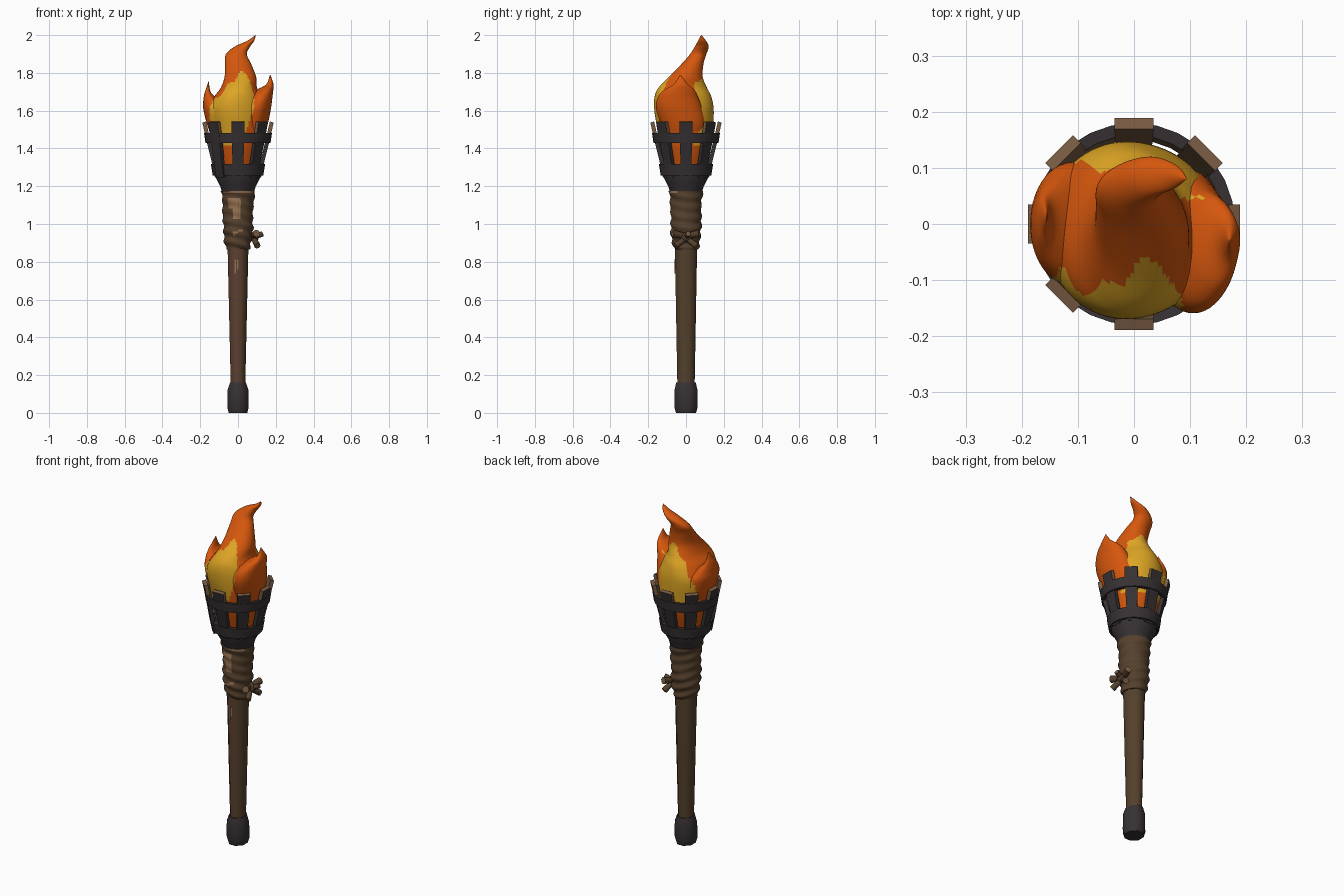
import bpy, bmesh, math
from mathutils import Vector, Matrix

if "Cube" in bpy.data.objects:
    bpy.data.objects.remove(bpy.data.objects["Cube"])


def mat(name, r, g, b):
    m = bpy.data.materials.new(name)
    m.diffuse_color = (r, g, b, 1)
    m.use_nodes = True
    m.node_tree.nodes["Principled BSDF"].inputs["Base Color"].default_value = m.diffuse_color
    return m


IRON = mat("dark iron", 0.038, 0.031, 0.033)
WOOD = mat("wood red brown", 0.110, 0.052, 0.031)
OLIVE = mat("wood olive brown", 0.088, 0.052, 0.024)
CLOTH = mat("wrap brown", 0.092, 0.052, 0.026)
TAN = mat("worn tan", 0.30, 0.165, 0.080)
GLOW = mat("warm brown", 0.19, 0.105, 0.056)
ORANGE = mat("flame orange", 0.67, 0.095, 0.004)
YELLOW = mat("flame yellow", 0.73, 0.38, 0.018)


def finish(bm, name, mats, rule=None, smooth=None):
    bmesh.ops.recalc_face_normals(bm, faces=bm.faces)
    if rule:
        for f in bm.faces:
            f.material_index = rule(f.calc_center_median(), f.normal)
    me = bpy.data.meshes.new(name)
    bm.to_mesh(me)
    bm.free()
    for m in mats:
        me.materials.append(m)
    ob = bpy.data.objects.new(name, me)
    bpy.context.collection.objects.link(ob)
    if smooth:
        bpy.ops.object.select_all(action='DESELECT')
        ob.select_set(True)
        bpy.context.view_layer.objects.active = ob
        bpy.ops.object.shade_smooth_by_angle(angle=math.radians(smooth))
    return ob


def refine(rows, k):
    """Catmull-Rom subdivision of profile rows."""
    out = []
    for i in range(len(rows) - 1):
        p = [rows[max(0, min(len(rows) - 1, i + d))] for d in (-1, 0, 1, 2)]
        for j in range(k):
            t = j / k
            out.append([0.5 * (2*b + (c-a)*t + (2*a-5*b+4*c-d)*t*t + (3*b-a-3*c+d)*t**3)
                        for a, b, c, d in zip(*p)])
    return out + [list(rows[-1])]


def loft(rows, n, wave=None, turn=0):
    """Stack of ellipses: rows are (z, cx, cy, rx, ry)."""
    bm = bmesh.new()
    rings = []
    for z, cx, cy, rx, ry in rows:
        ring = []
        for i in range(n):
            a = math.tau * (i + turn) / n
            s = 1 + (wave(a, z) if wave else 0)
            ring.append(bm.verts.new((cx + rx*s*math.cos(a), cy + ry*s*math.sin(a), z)))
        rings.append(ring)
    for lo, hi in zip(rings, rings[1:]):
        for i in range(n):
            bm.faces.new((lo[i], lo[(i+1) % n], hi[(i+1) % n], hi[i]))
    bm.faces.new(rings[0][::-1])
    bm.faces.new(rings[-1])
    return bm


def span(z, x0, x1, y0, y1):
    return (z, (x0+x1)/2, (y0+y1)/2, (x1-x0)/2, (y1-y0)/2)


# Iron butt cap and faceted wooden shaft
finish(loft([(0, 0, 0, .053, .057), (.03, 0, 0, .061, .067), (.12, 0, 0, .060, .066),
             (.16, 0, 0, .046, .056)], 8, turn=.5), "butt_cap", [IRON], smooth=50)
shaft = [(.12 + .77*t/12, 0, 0, .041 + .019*(t/12), .049 + .015*(t/12)) for t in range(13)]
finish(loft(shaft, 8, turn=.5), "shaft", [WOOD, OLIVE],
       lambda c, n: int(not (n.y < -.5 and n.x < .5)), 50)

# Worn streaks on the shaft front
for x, z, w, h in ((-.014, .775, .008, .075), (-.002, .785, .008, .05)):
    bm = bmesh.new()
    bmesh.ops.create_cube(bm, size=1, matrix=Matrix.Translation((x, -.0575, z))
                          @ Matrix.Diagonal((w, .005, h, 1)))
    finish(bm, "worn_streak", [TAN])

# Cloth wrap with tilted spiral folds, deepest near the bottom
wrap = refine([(.865, 0, 0, .060, .062), (.89, 0, 0, .068, .070), (.96, 0, 0, .077, .080),
               (1.05, 0, 0, .080, .081), (1.13, 0, 0, .084, .084), (1.175, 0, 0, .091, .091)], 8)


def folds(a, z):
    depth = .065 if z < 1.02 else .035
    return depth * math.sin(z * 115 + 2.2*math.cos(a) + math.sin(a)) + .02*math.sin(3*a + z*40)


finish(loft(wrap, 36, folds), "cloth_wrap", [CLOTH, TAN],
       lambda c, n: int(c.y < -.05 and ((abs(c.x + .02) < .03 and 1.08 < c.z < 1.135)
                                        or (abs(c.x + .01) < .02 and 1.03 < c.z < 1.085)
                                        or (c.z > 1.165 and abs(n.z) < .9)
                                        or (abs(c.z - .96 - c.x*.4) < .007 and abs(c.x) < .03))),
       50)


# Knot with loops and tails on the right side
def strip(name, a, b, r0, r1):
    a, b = Vector(a), Vector(b)
    d = (b - a).normalized()
    bm = bmesh.new()
    q = d.to_track_quat('Z', 'Y').to_matrix().to_4x4()
    bmesh.ops.create_cone(bm, cap_ends=True, segments=8, radius1=r0, radius2=r1,
                          depth=(b-a).length, matrix=Matrix.Translation((a+b)/2) @ q)
    finish(bm, name, [CLOTH, GLOW], lambda c, n: int(n.dot(d) > .9), 50)


for s in (-1, 1):
    strip("knot_loop", (.075, 0, .935), (.098, .070*s, .950), .015, .020)
    strip("knot_tail", (.082, 0, .925), (.103, .056*s, .884), .014, .017)
strip("knot_end", (.085, 0, .93), (.130, .012, .948), .013, .014)
bm = bmesh.new()
bmesh.ops.create_icosphere(bm, subdivisions=2, radius=.026,
                           matrix=Matrix.Translation((.085, 0, .930)))
finish(bm, "knot_centre", [CLOTH], smooth=60)

# Iron cup
finish(loft([(1.165, 0, 0, .084, .084), (1.20, 0, 0, .094, .094), (1.25, 0, 0, .120, .120),
             (1.29, 0, 0, .122, .122)], 24), "cup", [IRON], smooth=40)


# Hoops of the basket, brown inside
def hoop(name, profile, n=28):
    bm = bmesh.new()
    cols = [[bm.verts.new((r*math.cos(math.tau*i/n), r*math.sin(math.tau*i/n), z))
             for r, z in profile] for i in range(n)]
    k = len(profile)
    for i in range(n):
        a, b = cols[i], cols[(i+1) % n]
        for j in range(k):
            bm.faces.new((a[j], b[j], b[(j+1) % k], a[(j+1) % k]))
    finish(bm, name, [IRON, GLOW], lambda c, m: int(m.x*c.x + m.y*c.y < -.05), 30)


hoop("lower_hoop", [(.134, 1.258), (.144, 1.318), (.122, 1.318), (.114, 1.258)])
hoop("upper_hoop", [(.172, 1.428), (.180, 1.482), (.158, 1.480), (.150, 1.428)])

# Eight flared slats, brown on the inside and top
for i in range(8):
    a = math.tau * i / 8
    out = .014 if i == 5 else 0
    rad, tan = Vector((math.cos(a), math.sin(a), 0)), Vector((-math.sin(a), math.cos(a), 0))
    bm = bmesh.new()
    rings = []
    for z, r, w in ((1.25, .112, .028), (1.33, .129, .029), (1.44, .156, .033), (1.54, .179, .035)):
        o = out * max(0, min(1, (1.48 - z)*6))
        rings.append([bm.verts.new(rad*(r + o + dr) + tan*dw + Vector((0, 0, z + dr*-.3)))
                      for dr, dw in ((-.010, -w), (.010, -w), (.010, w), (-.010, w))])
    for lo, hi in zip(rings, rings[1:]):
        for j in range(4):
            bm.faces.new((lo[j], lo[(j+1) % 4], hi[(j+1) % 4], hi[j]))
    bm.faces.new(rings[0])
    bm.faces.new(rings[-1])
    finish(bm, "basket_slat", [IRON, GLOW], lambda c, n: int(
        n.dot(rad) < -.5 or n.z > .8 or (c.z > 1.45 and abs(n.dot(tan)) > .8)))


# Flame: yellow patches front and back, orange elsewhere
def fire(c, n):
    if c.z < 1.41:
        return 0
    if c.y < -.02:
        top = 1.80 - 1.1*max(0, .01 - c.x) + .012*math.sin(c.x*90)
        edge = .055 + .03*math.sin((c.z - 1.53)*13)
        return int(-.15 < c.x < edge and c.z < top and c.y < -.06)
    top = 1.78 - (1.5*(-c.x) if c.x < 0 else .2*c.x) + .012*math.sin(c.x*70)
    return int(c.y > .045 and c.z < top and -.13 < c.x < .125)


main = [span(1.28, -.09, .09, -.09, .09), span(1.40, -.128, .128, -.128, .128),
        span(1.50, -.148, .145, -.15, .143), span(1.60, -.16, .15, -.168, .146),
        span(1.67, -.13, .125, -.17, .132), span(1.72, -.092, .10, -.15, .108),
        span(1.78, -.070, .096, -.092, .086), span(1.85, -.066, .070, -.022, .092),
        span(1.90, -.062, .048, .022, .108), span(1.94, -.015, .066, .048, .120),
        span(1.97, .050, .086, .064, .106), span(2.0, .092, .094, .080, .082)]
left = [span(1.40, -.11, .0, -.07, .07), span(1.50, -.155, -.02, -.10, .10),
        span(1.60, -.182, -.04, -.11, .11), span(1.65, -.184, -.09, -.085, .085),
        span(1.69, -.178, -.138, -.045, .055), span(1.72, -.168, -.150, -.015, .035),
        span(1.755, -.156, -.154, .012, .016)]
right = [span(1.40, .0, .115, -.09, .07), span(1.52, .02, .155, -.13, .10),
         span(1.61, .03, .174, -.158, .085), span(1.67, .055, .182, -.150, .065),
         span(1.71, .100, .187, -.115, .045), span(1.74, .150, .188, -.065, .01),
         span(1.79, .169, .172, -.032, -.028)]


def lick(a, z):
    return .03 * math.sin(3*a + z*9) * min(1, max(0, (z - 1.5)*6))


finish(loft(refine(main, 7), 80, lick), "main_flame", [ORANGE, YELLOW], fire, 60)
finish(loft(refine(left, 6), 48), "left_flame", [ORANGE, YELLOW], fire, 60)
finish(loft(refine(right, 6), 48), "right_flame", [ORANGE, YELLOW],
       lambda c, n: int(fire(c, n) and c.y < .05), 60)
